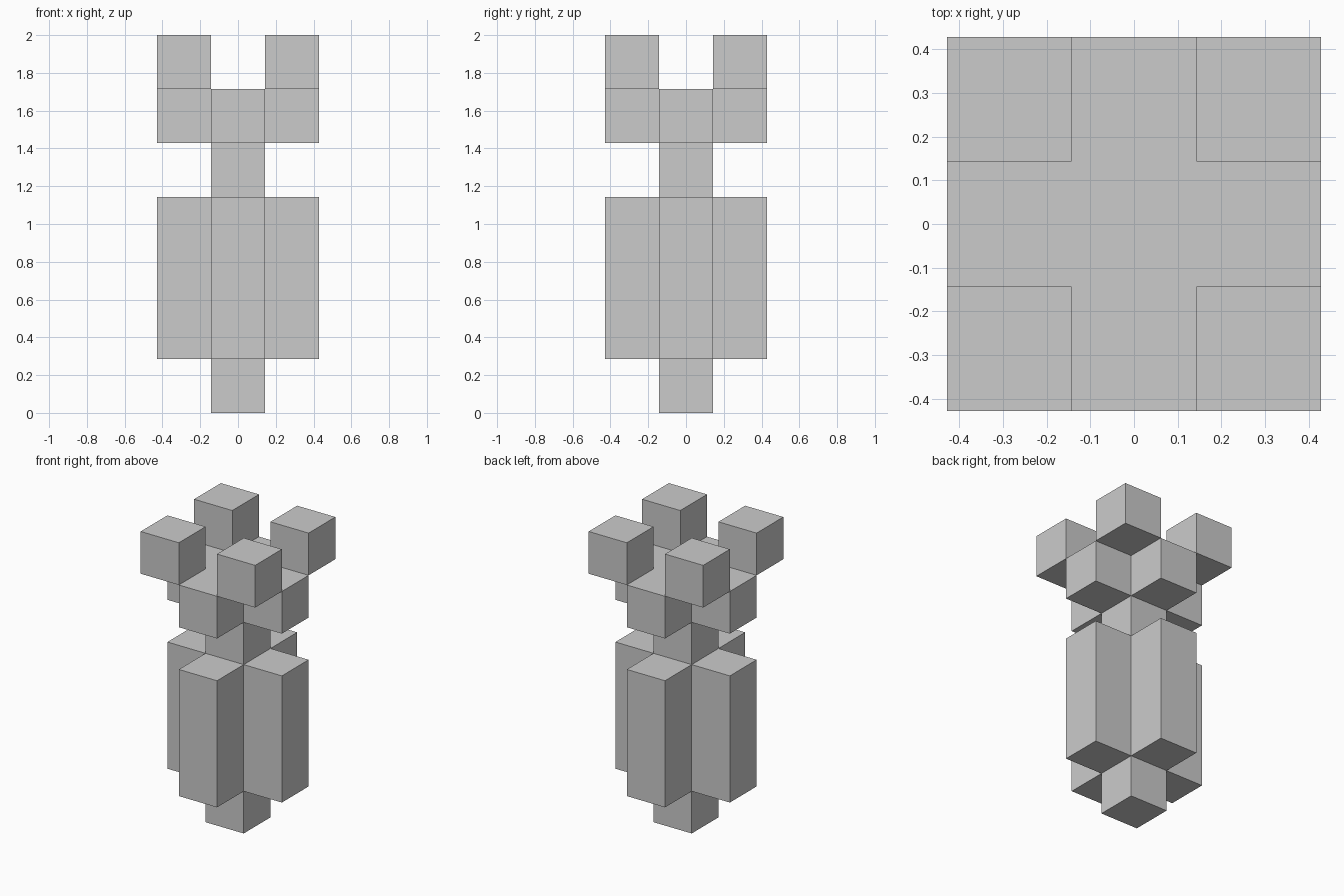
import bpy
import bmesh

if "Cube" in bpy.data.objects:
    bpy.data.objects.remove(bpy.data.objects["Cube"])

U = 2 / 7          # one block
H = U / 2          # half a block
W = 3 * H          # half the overall width


def prism(name, outline, z0, z1):
    """Extrude a flat outline from z0 up to z1."""
    bm = bmesh.new()
    base = bm.faces.new([bm.verts.new((x, y, z0)) for x, y in outline])
    top = bmesh.ops.extrude_face_region(bm, geom=[base], use_keep_orig=True)["geom"]
    verts = [g for g in top if isinstance(g, bmesh.types.BMVert)]
    bmesh.ops.translate(bm, verts=verts, vec=(0, 0, z1 - z0))
    bmesh.ops.recalc_face_normals(bm, faces=bm.faces)
    mesh = bpy.data.meshes.new(name)
    bm.to_mesh(mesh)
    bm.free()
    obj = bpy.data.objects.new(name, mesh)
    bpy.context.collection.objects.link(obj)
    return obj


def square(cx=0, cy=0):
    return [(cx - H, cy - H), (cx + H, cy - H), (cx + H, cy + H), (cx - H, cy + H)]


# Plus-shaped outline: one arm corner set, turned four times
cross = []
px = [(W, -H), (W, H), (H, H)]
for _ in range(4):
    cross += px
    px = [(-y, x) for x, y in px]

# Central column pieces and cross-shaped sections, bottom to top
prism("foot", square(), 0, U)
prism("body", cross, U, 4 * U)
prism("neck", square(), 4 * U, 5 * U)
prism("crown", cross, 5 * U, 6 * U)

# Four corner blocks on top
for sx, side in ((-1, "left"), (1, "right")):
    for sy, end in ((-1, "front"), (1, "back")):
        prism(f"top_block_{end}_{side}", square(sx * U, sy * U), 6 * U, 7 * U)
